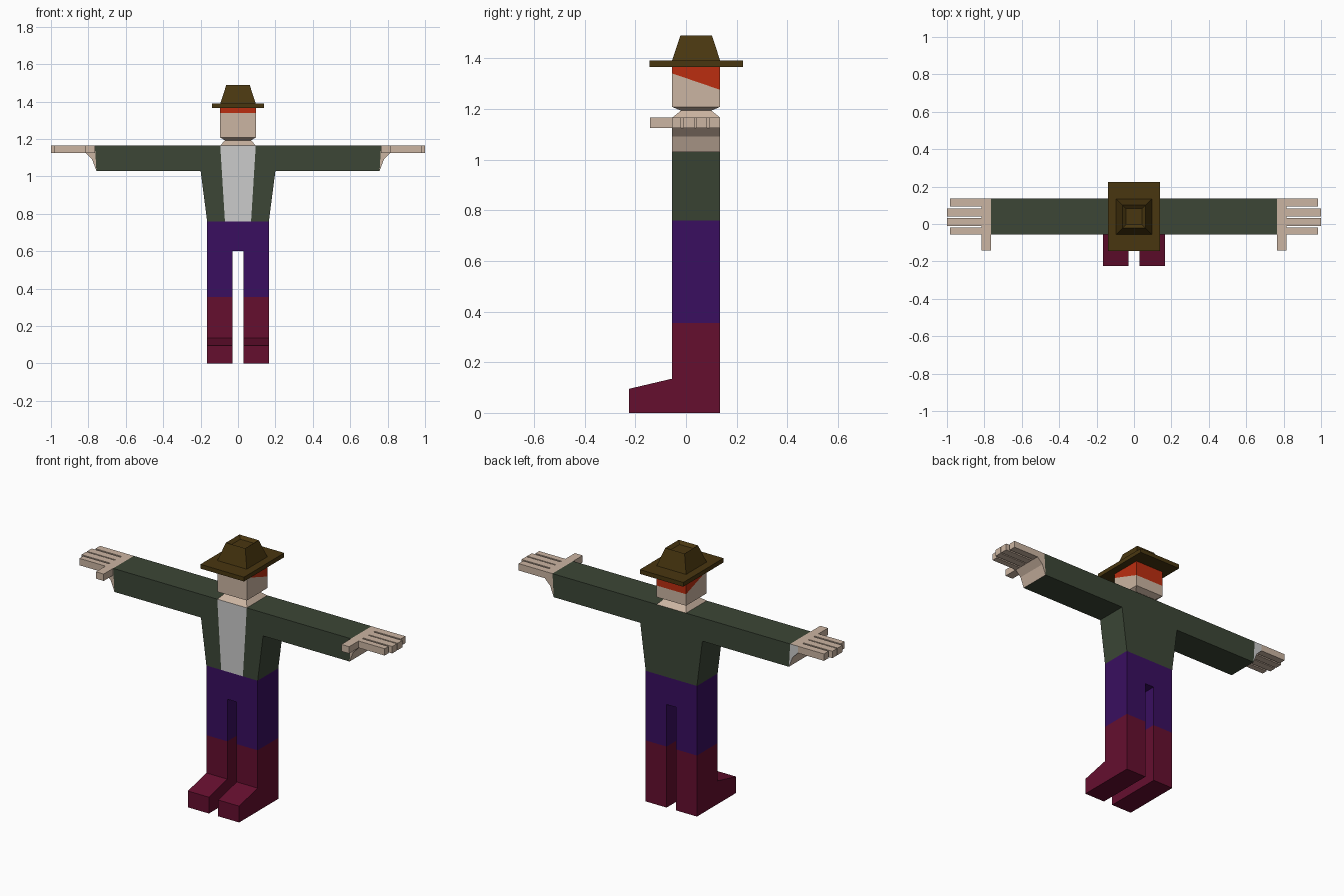
import bpy, bmesh
from mathutils import Vector

if "Cube" in bpy.data.objects:
    bpy.data.objects.remove(bpy.data.objects["Cube"])

COLOURS = {
    "skin": (0.60, 0.46, 0.36), "jacket green": (0.045, 0.062, 0.037),
    "shirt white": (0.60, 0.60, 0.60), "trouser purple": (0.041, 0.0045, 0.115),
    "boot maroon": (0.13, 0.0045, 0.028), "hat brown": (0.066, 0.037, 0.005),
    "hair orange": (0.50, 0.027, 0.005),
}
MATS = {}
for name, rgb in COLOURS.items():
    MATS[name] = bpy.data.materials.new(name)
    MATS[name].diffuse_color = (*rgb, 1)

Y0, Y1, YC = -0.055, 0.135, 0.04   # body front, back and middle


def finish(bm, name, *mats):
    bmesh.ops.recalc_face_normals(bm, faces=bm.faces)
    me = bpy.data.meshes.new(name)
    bm.to_mesh(me)
    bm.free()
    for m in mats:
        me.materials.append(MATS[m])
    ob = bpy.data.objects.new(name, me)
    bpy.context.collection.objects.link(ob)
    return ob


def prism(points, axis, a, b):
    """Extrude a 2D profile along x (profile y,z) or y (profile x,z)."""
    bm = bmesh.new()
    place = (lambda p, t: (t, *p)) if axis == "x" else (lambda p, t: (p[0], t, p[1]))
    face = bm.faces.new([bm.verts.new(place(p, a)) for p in points])
    new = bmesh.ops.extrude_face_region(bm, geom=[face])["geom"]
    shift = Vector((b - a, 0, 0) if axis == "x" else (0, b - a, 0))
    bmesh.ops.translate(bm, vec=shift, verts=[v for v in new if isinstance(v, bmesh.types.BMVert)])
    bmesh.ops.recalc_face_normals(bm, faces=bm.faces)
    return bm


def loft(rings):
    """Stack rectangles (half x, half y, z) and cap both ends."""
    bm = bmesh.new()
    loops = [[bm.verts.new((sx * hx, YC + sy * hy, z))
              for sx, sy in ((-1, -1), (1, -1), (1, 1), (-1, 1))] for hx, hy, z in rings]
    for lo, hi in zip(loops, loops[1:]):
        for i in range(4):
            j = (i + 1) % 4
            bm.faces.new((lo[i], lo[j], hi[j], hi[i]))
    bm.faces.new(loops[0])
    bm.faces.new(loops[-1])
    bmesh.ops.recalc_face_normals(bm, faces=bm.faces)
    return bm


def cut(bm, faces, co, no):
    geom = set(faces)
    for f in faces:
        geom.update(f.edges)
        geom.update(f.verts)
    bmesh.ops.bisect_plane(bm, geom=list(geom), plane_co=co, plane_no=no)


def mirrored(half):
    return half + [(-x, z) for x, z in reversed(half)]


# Jacket with sleeves; the shirt is cut into its front face
bm = prism(mirrored([(0.165, 0.76), (0.2, 1.03), (0.757, 1.03), (0.765, 1.165)]), "y", Y0, Y1)
for s in (1, -1):
    front = [f for f in bm.faces if f.normal.y < -0.9]
    cut(bm, front, (s * 0.07, Y0, 0.76), (s * 0.405, 0, -0.025))
for f in bm.faces:
    c = f.calc_center_median()
    if f.normal.y < -0.9 and abs(c.x) < 0.05:
        f.material_index = 1
finish(bm, "jacket", "jacket green", "shirt white")

# Trousers
bm = prism(mirrored([(0.03, 0.6), (0.03, 0.355), (0.165, 0.355), (0.165, 0.76)]), "y", Y0, Y1)
finish(bm, "trousers", "trouser purple")

# Head and neck, with the hair above a sloping line
bm = loft([(0.095, 0.095, 1.165), (0.07, 0.06, 1.193), (0.095, 0.095, 1.208), (0.095, 0.095, 1.366)])
co, no = Vector((0, Y0, 1.34)), Vector((0, 0.065, 0.19))
cut(bm, bm.faces[:], co, no)
for f in bm.faces:
    f.material_index = int((f.calc_center_median() - co).dot(no) > 0)
finish(bm, "head", "skin", "hair orange")

# Hat: brim, tapered crown and sunken top
finish(loft([(0.14, 0.185, 1.365), (0.14, 0.185, 1.39), (0.095, 0.095, 1.39),
             (0.062, 0.062, 1.49), (0.043, 0.043, 1.475)]), "hat", "hat brown")

FINGERS = [(-0.055, -0.02, 0.983), (-0.01, 0.033, 1.0), (0.04, 0.083, 1.0), (0.093, 0.135, 0.983)]
for s, side in ((-1, "right"), (1, "left")):
    # Boot
    bm = prism([(Y1, 0), (Y1, 0.355), (Y0, 0.355), (Y0, 0.135), (-0.225, 0.095), (-0.225, 0)],
               "x", s * 0.03, s * 0.165)
    finish(bm, side + "_boot", "boot maroon")

    # Palm and wrist wedge; one wrist has a white patch at the back
    bm = prism([(s * x, z) for x, z in ((0.757, 1.03), (0.78, 1.09), (0.815, 1.125),
                                        (0.815, 1.165), (0.765, 1.165))], "y", Y0, Y1)
    for f in bm.faces:
        f.material_index = int(s < 0 and f.normal.y > 0.9)
    finish(bm, side + "_palm", "skin", "shirt white")

    # Thumb and fingers
    bm = prism([(s * x, z) for x, z in ((0.765, 1.125), (0.815, 1.125), (0.815, 1.165), (0.765, 1.165))],
               "y", -0.142, Y0)
    finish(bm, side + "_thumb", "skin")
    for i, (a, b, tip) in enumerate(FINGERS):
        bm = prism([(s * x, z) for x, z in ((0.815, 1.125), (tip, 1.125), (tip, 1.165), (0.815, 1.165))],
                   "y", a, b)
        finish(bm, f"{side}_finger_{i + 1}", "skin")

for m in bpy.data.materials:
    if m.users and not m.is_grease_pencil:
        m.use_nodes = True
        m.node_tree.nodes["Principled BSDF"].inputs["Base Color"].default_value = m.diffuse_color
